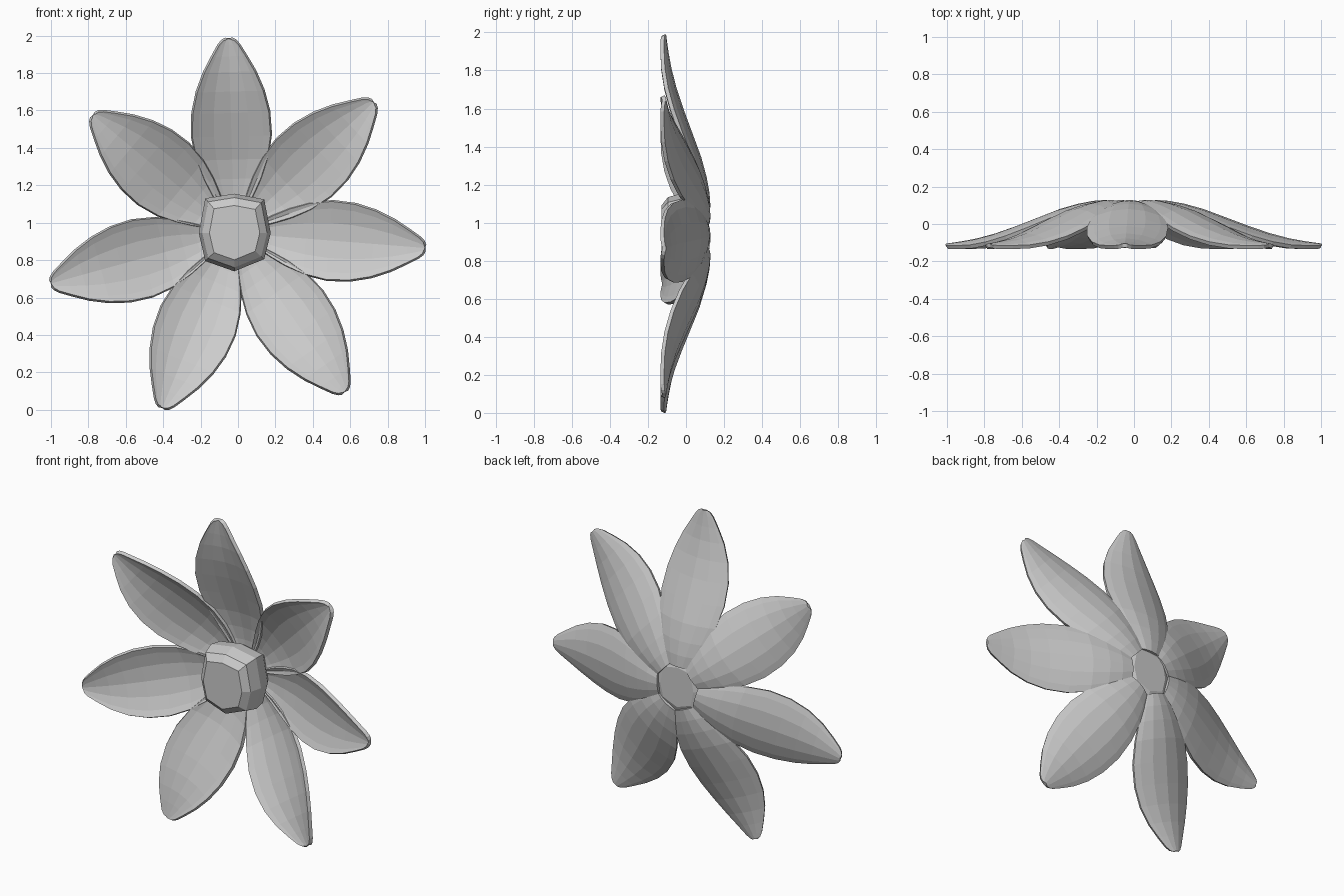
import bpy, bmesh, math
from mathutils import Vector

if "Cube" in bpy.data.objects:
    bpy.data.objects.remove(bpy.data.objects["Cube"])

CX, CZ = -0.02, 0.945

# Petal stations: fraction of length, half width, depth (y) of the midrib
STATIONS = [(0.13, 0.075, 0.118), (0.20, 0.115, 0.113), (0.28, 0.155, 0.098),
            (0.38, 0.192, 0.070), (0.50, 0.213, 0.024), (0.62, 0.207, -0.022),
            (0.73, 0.180, -0.060), (0.83, 0.138, -0.087), (0.91, 0.092, -0.102),
            (0.97, 0.055, -0.111), (0.992, 0.034, -0.114), (1.0, 0.014, -0.115)]
ACROSS = [-1, -0.82, -0.45, 0, 0.45, 0.82, 1]


def finish(name, bm):
    bmesh.ops.recalc_face_normals(bm, faces=bm.faces)
    me = bpy.data.meshes.new(name)
    bm.to_mesh(me)
    bm.free()
    ob = bpy.data.objects.new(name, me)
    bpy.context.collection.objects.link(ob)
    return ob


def petal(name, tip_x, tip_z):
    d = Vector((tip_x - CX, 0, tip_z - CZ))
    length = d.length
    d.normalize()
    side = Vector((-d.z, 0, d.x))
    bm = bmesh.new()
    rows = []
    for t, w, y in STATIONS:
        row = []
        for u in ACROSS:
            cup = 0.052 * u * u * w / 0.213       # edges curl forward
            p = Vector((CX, y - cup, CZ)) + d * (t * length) + side * (w * u)
            row.append(bm.verts.new(p))
        rows.append(row)
    for a, b in zip(rows, rows[1:]):
        for i in range(len(ACROSS) - 1):
            bm.faces.new((a[i], a[i + 1], b[i + 1], b[i]))
    ob = finish(name, bm)
    sol = ob.modifiers.new("thickness", 'SOLIDIFY')
    sol.thickness = 0.022
    sol.offset = 0


# Seven petals, each aimed at its tip
TIPS = {"petal_top": (-0.05, 1.985), "petal_upper_right": (0.725, 1.645),
        "petal_right": (1.0, 0.865), "petal_lower_right": (0.57, 0.095),
        "petal_lower_left": (-0.405, 0.01), "petal_left": (-1.0, 0.675),
        "petal_upper_left": (-0.775, 1.575)}
for name, (x, z) in TIPS.items():
    petal(name, x, z)

# Faceted flower centre: rounded-square rings stacked along y
OUTLINE = [(0.195, 0), (0.16, 0.18), (0, 0.21), (-0.155, 0.185),
           (-0.19, 0), (-0.155, -0.15), (0, -0.205), (0.16, -0.14)]
bm = bmesh.new()
rings = []
for y, s in [(-0.128, 0.70), (-0.095, 0.90), (-0.02, 1.0), (0.06, 0.95), (0.10, 0.82), (0.118, 0.6)]:
    rings.append([bm.verts.new((CX + x * s, y, CZ + z * s)) for x, z in OUTLINE])
for a, b in zip(rings, rings[1:]):
    for i in range(8):
        j = (i + 1) % 8
        bm.faces.new((a[i], a[j], b[j], b[i]))
bm.faces.new(rings[0])
bm.faces.new(rings[-1])
finish("flower_centre", bm)
